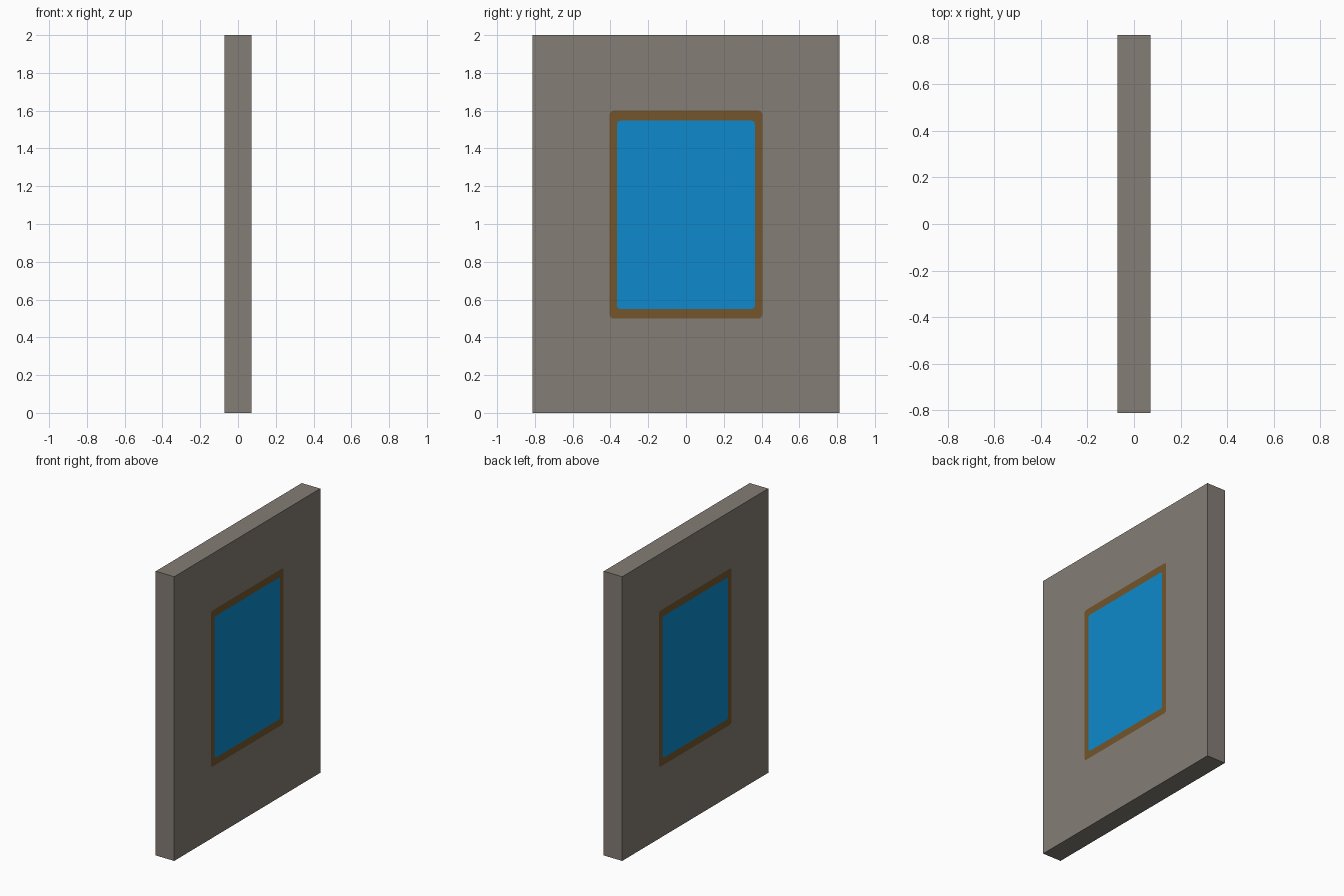
import bpy, bmesh, math

if "Cube" in bpy.data.objects:
    bpy.data.objects.remove(bpy.data.objects["Cube"])

HX, HY, H = 0.072, 0.812, 2.0       # half thickness, half width, height


def material(name, rgb):
    m = bpy.data.materials.new(name)
    lin = [(c / 255 / 12.92) if c < 11 else ((c / 255 + 0.055) / 1.055) ** 2.4 for c in rgb]
    m.diffuse_color = (*lin, 1)
    m.use_nodes = True
    m.node_tree.nodes["Principled BSDF"].inputs["Base Color"].default_value = m.diffuse_color
    return m


def rounded(hy, z0, z1, r, n=3):
    """Four corner arcs, counter-clockwise in (y, z)."""
    corners = []
    for i, (sy, z) in enumerate([(1, z1 - r), (-1, z1 - r), (-1, z0 + r), (1, z0 + r)]):
        arc = [math.pi / 2 * (i + k / (n - 1)) for k in range(n)]
        corners.append([(sy * (hy - r) + r * math.cos(a), z + r * math.sin(a)) for a in arc])
    return corners


def add_face(bm, pts, side):
    """Flat face on the +x or -x side, facing outwards."""
    vs = [bm.verts.new((side * HX, y, z)) for y, z in pts]
    bm.faces.new(vs if side > 0 else vs[::-1])


def finish(name, bm, mat):
    bmesh.ops.remove_doubles(bm, verts=bm.verts, dist=1e-5)
    me = bpy.data.meshes.new(name)
    bm.to_mesh(me)
    bm.free()
    me.materials.append(mat)
    bpy.context.collection.objects.link(bpy.data.objects.new(name, me))


outer = [(HY, H), (-HY, H), (-HY, 0), (HY, 0)]
frame_loop = rounded(0.404, 0.5, 1.6, 0.018)
glass_loop = rounded(0.365, 0.55, 1.548, 0.018)

# Wall slab: both sides around the window, plus the four edge faces
bm = bmesh.new()
for s in (1, -1):
    for i in range(4):
        j = (i + 1) % 4
        c = frame_loop[i]
        for a, b in zip(c, c[1:]):
            add_face(bm, [outer[i], b, a], s)
        add_face(bm, [outer[i], outer[j], frame_loop[j][0], c[-1]], s)
for i in range(4):
    (y0, z0), (y1, z1) = outer[i], outer[(i + 1) % 4]
    bm.faces.new([bm.verts.new(p) for p in
                  [(-HX, y0, z0), (-HX, y1, z1), (HX, y1, z1), (HX, y0, z0)]][::-1])
finish("wall", bm, material("grey stone", (132, 125, 117)))

# Window frame, flush with the wall on both sides
bm = bmesh.new()
fo, gl = sum(frame_loop, []), sum(glass_loop, [])
for s in (1, -1):
    for i in range(len(fo)):
        j = (i + 1) % len(fo)
        add_face(bm, [fo[i], fo[j], gl[j], gl[i]], s)
finish("window_frame", bm, material("brown wood", (115, 86, 45)))

# Window glass on both sides
bm = bmesh.new()
for s in (1, -1):
    add_face(bm, gl, s)
finish("window_glass", bm, material("blue glass", (14, 138, 204)))
